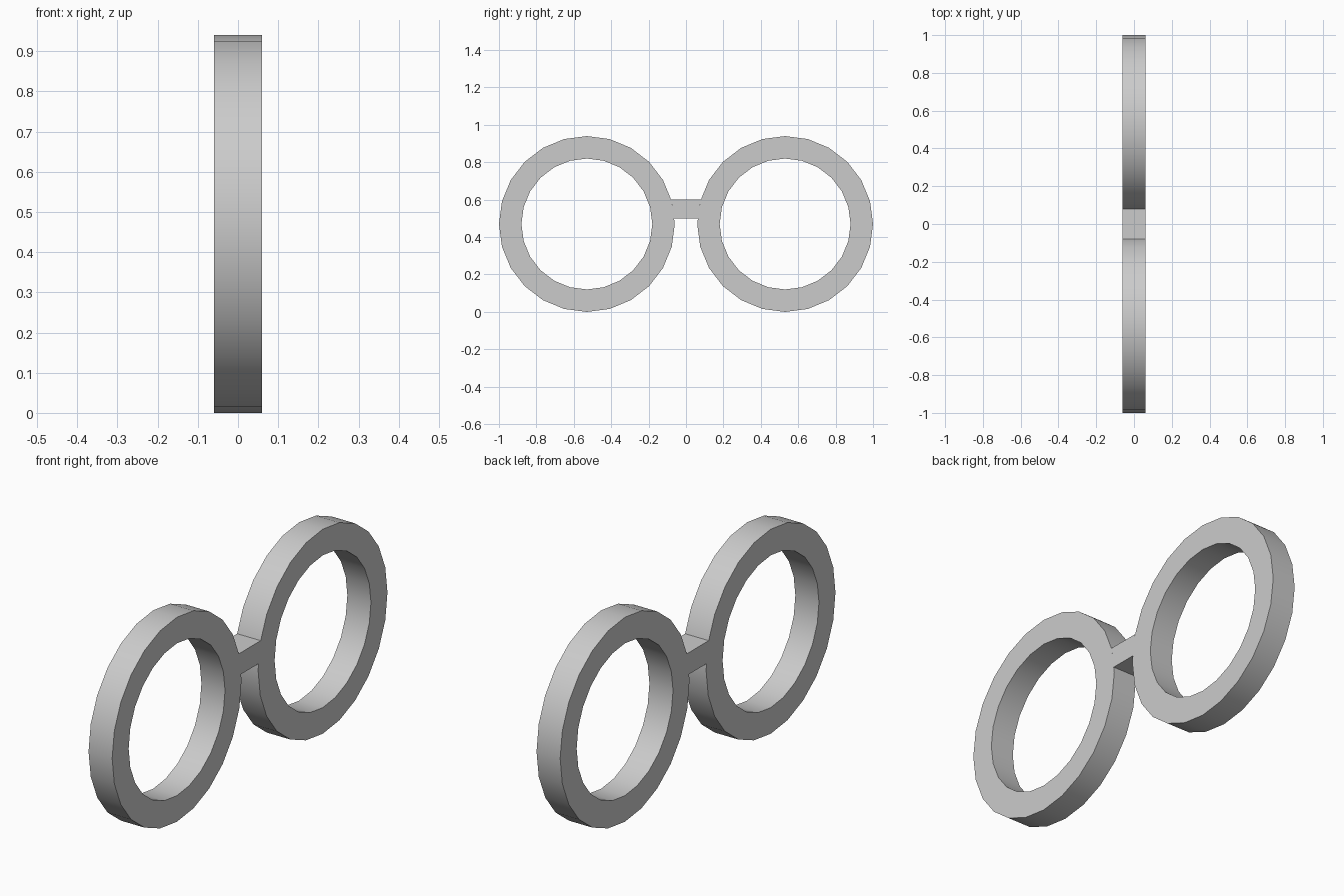
import bpy, bmesh
from math import sin, cos, tau, radians

cube = bpy.data.objects.get("Cube")
if cube:
    bpy.data.objects.remove(cube, do_unlink=True)

HALF = 0.06            # half thickness along x
CY, CZ = 0.53, 0.47    # ring centre
OUTER, INNER = 0.47, 0.35
SIDES = 24

grey = bpy.data.materials.new("plain grey")
grey.use_nodes = True
colour = (0.6, 0.6, 0.6, 1)
grey.diffuse_color = colour
grey.node_tree.nodes["Principled BSDF"].inputs["Base Color"].default_value = colour


def finish(bm, name):
    bmesh.ops.recalc_face_normals(bm, faces=bm.faces)
    mesh = bpy.data.meshes.new(name)
    bm.to_mesh(mesh)
    bm.free()
    mesh.materials.append(grey)
    obj = bpy.data.objects.new(name, mesh)
    bpy.context.collection.objects.link(obj)
    bpy.ops.object.select_all(action='DESELECT')
    obj.select_set(True)
    bpy.context.view_layer.objects.active = obj
    bpy.ops.object.shade_smooth_by_angle(angle=radians(30))
    return obj


def ring(name, cy):
    # Rectangular section swept round the x axis
    bm = bmesh.new()
    section = [(OUTER, -HALF), (OUTER, HALF), (INNER, HALF), (INNER, -HALF)]
    loops = []
    for i in range(SIDES):
        a = tau * i / SIDES
        loops.append([bm.verts.new((x, cy + r * cos(a), CZ + r * sin(a)))
                      for r, x in section])
    for i in range(SIDES):
        p, q = loops[i], loops[(i + 1) % SIDES]
        for k in range(4):
            n = (k + 1) % 4
            bm.faces.new((p[k], p[n], q[n], q[k]))
    return finish(bm, name)


# Two rim rings
ring("front_rim", -CY)
ring("back_rim", CY)

# Bridge: a profile that follows the rims, extruded across the thickness
half_profile = [(0.064, 0.5), (0.076, 0.592), (0.079, 0.6)]
profile = half_profile + [(-y, z) for y, z in reversed(half_profile)]
bm = bmesh.new()
face = bm.faces.new([bm.verts.new((-HALF, y, z)) for y, z in profile])
extruded = bmesh.ops.extrude_face_region(bm, geom=[face], use_keep_orig=True)
moved = [g for g in extruded["geom"] if isinstance(g, bmesh.types.BMVert)]
bmesh.ops.translate(bm, verts=moved, vec=(2 * HALF, 0, 0))
finish(bm, "bridge")
